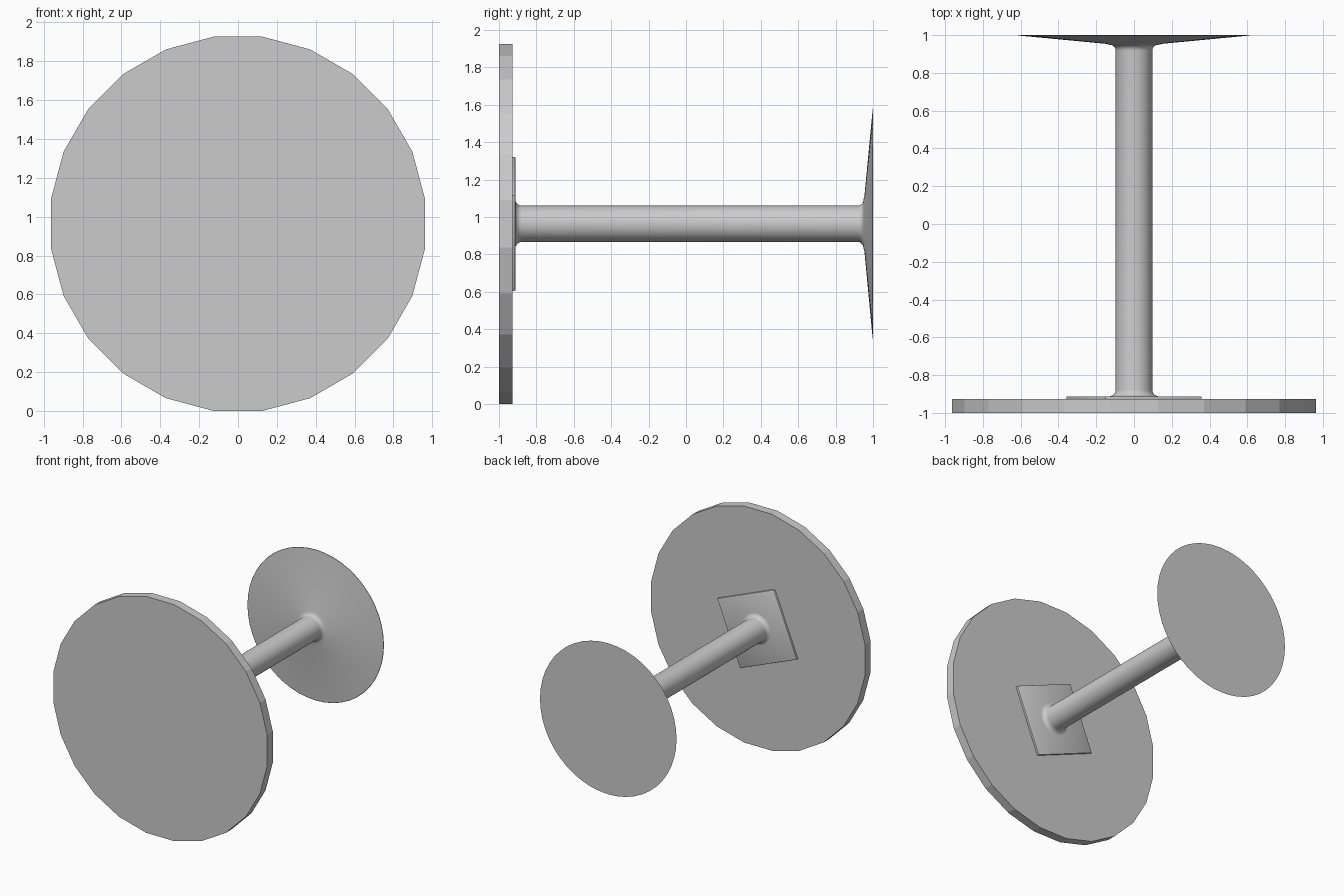
import bpy, bmesh
from math import radians, cos, sin, pi
from mathutils import Matrix

if "Cube" in bpy.data.objects:
    bpy.data.objects.remove(bpy.data.objects["Cube"])

CZ = 0.9635  # height of the shared axis, which runs along y


def make_object(name, bm):
    bmesh.ops.recalc_face_normals(bm, faces=bm.faces)
    mesh = bpy.data.meshes.new(name)
    bm.to_mesh(mesh)
    bm.free()
    obj = bpy.data.objects.new(name, mesh)
    bpy.context.collection.objects.link(obj)
    return obj


def lathe(name, profile, sides, offset=0.0):
    """Revolve (radius, y) points about the axis and cap both ends."""
    bm = bmesh.new()
    rings = []
    for r, y in profile:
        angles = [offset + 2 * pi * i / sides for i in range(sides)]
        rings.append([bm.verts.new((r * cos(a), y, CZ + r * sin(a))) for a in angles])
    for a, b in zip(rings, rings[1:]):
        for i in range(sides):
            j = (i + 1) % sides
            bm.faces.new((a[i], a[j], b[j], b[i]))
    bm.faces.new(rings[0])
    bm.faces.new(rings[-1])
    return make_object(name, bm)


def smooth(obj, angle=35):
    bpy.ops.object.select_all(action='DESELECT')
    obj.select_set(True)
    bpy.context.view_layer.objects.active = obj
    bpy.ops.object.shade_smooth_by_angle(angle=radians(angle))


def fillet(r, y, size, direction, steps=5):
    """Quarter arc flaring outwards from a shaft of radius r."""
    pts = []
    for i in range(steps + 1):
        t = i / steps * pi / 2
        pts.append((r + size * (1 - cos(t)), y + direction * size * sin(t)))
    return pts


# Flat 24-sided table top
lathe("table_top", [(0.971, -1.0), (0.971, -0.927)], 24, radians(7.5))

# Thin mounting plate, turned about the axis, with softened edges
bm = bmesh.new()
bmesh.ops.create_cube(bm, size=1.0)
bmesh.ops.scale(bm, vec=(0.553, 0.02, 0.553), verts=bm.verts)
bmesh.ops.bevel(bm, geom=bm.edges[:], offset=0.005, segments=2, affect='EDGES', profile=0.5)
bmesh.ops.transform(bm, verts=bm.verts,
                    matrix=Matrix.Translation((0, -0.922, CZ)) @ Matrix.Rotation(radians(22), 4, 'Y'))
smooth(make_object("mounting_plate", bm))

# Column flowing into the shallow conical foot
column_r = 0.097
profile = fillet(column_r, -0.877, 0.036, -1)[::-1]
profile += fillet(column_r, 0.917, 0.032, 1)
profile += [(0.15, 0.954), (0.613, 0.998), (0.615, 1.0)]
smooth(lathe("column_and_foot", profile, 48))
